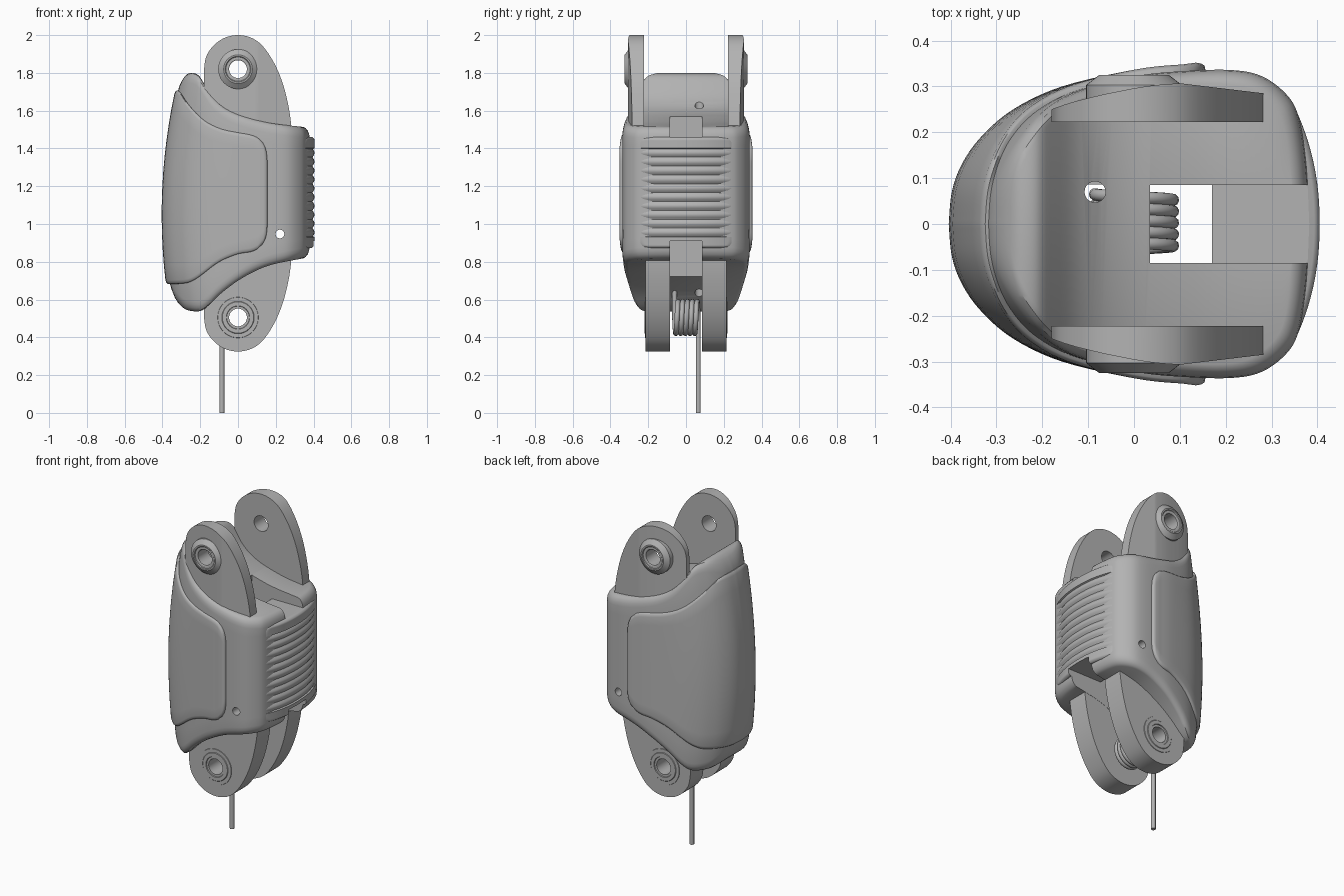
import bpy, bmesh, math

if "Cube" in bpy.data.objects:
    bpy.data.objects.remove(bpy.data.objects["Cube"])

grey = bpy.data.materials.new("plain grey")
grey.use_nodes = True
grey.diffuse_color = (0.45, 0.45, 0.45, 1)
grey.node_tree.nodes["Principled BSDF"].inputs["Base Color"].default_value = (0.45, 0.45, 0.45, 1)


def spline(pts, steps=6):
    """Smooth a short list of points."""
    out = []
    for i in range(len(pts) - 1):
        a, b, c, d = pts[max(i - 1, 0)], pts[i], pts[i + 1], pts[min(i + 2, len(pts) - 1)]
        for k in range(steps):
            t = k / steps
            out.append(tuple(q + t * (r - p) / 2 + t * t * (p - 2.5 * q + 2 * r - s / 2)
                             + t ** 3 * (1.5 * (q - r) + (s - p) / 2)
                             for p, q, r, s in zip(a, b, c, d)))
    return out + [pts[-1]]


def lookup(curve, x):
    x = min(max(x, curve[0][0]), curve[-1][0])
    for (x0, y0), (x1, y1) in zip(curve, curve[1:]):
        if x <= x1:
            return y0 + (y1 - y0) * (x - x0) / max(x1 - x0, 1e-6)
    return curve[-1][1]


def skin(name, rings, wrap=True, caps=True):
    """Join rings of points into a surface, closing the ends with strips."""
    bm = bmesh.new()
    rows = [[bm.verts.new(p) for p in ring] for ring in rings]
    m = len(rows[0])
    for a, b in zip(rows, rows[1:]):
        for i in range(m if wrap else m - 1):
            j = (i + 1) % m
            bm.faces.new((a[i], a[j], b[j], b[i]))
    if caps:
        for row in (rows[0], rows[-1]):
            for i in range(m // 2):
                ids = dict.fromkeys((i, i + 1, m - i - 1, (m - i) % m))
                bm.faces.new([row[k] for k in ids])
    bmesh.ops.recalc_face_normals(bm, faces=bm.faces)
    mesh = bpy.data.meshes.new(name)
    bm.to_mesh(mesh)
    bm.free()
    mesh.materials.append(grey)
    obj = bpy.data.objects.new(name, mesh)
    bpy.context.collection.objects.link(obj)
    return obj


def activate(obj):
    bpy.ops.object.select_all(action='DESELECT')
    obj.select_set(True)
    bpy.context.view_layer.objects.active = obj


def cut(obj, cutters):
    activate(obj)
    for c in cutters:
        c.hide_render = True
        mod = obj.modifiers.new("cut", 'BOOLEAN')
        mod.operation, mod.solver, mod.object = 'DIFFERENCE', 'EXACT', c
        bpy.ops.object.modifier_apply(modifier=mod.name)
        bpy.data.objects.remove(c)


def smooth(obj, angle=32):
    activate(obj)
    bpy.ops.object.shade_smooth_by_angle(angle=math.radians(angle))


def box(x0, x1, y0, y1, z0, z1):
    return skin("cutter", [[(x0, y0, z), (x1, y0, z), (x1, y1, z), (x0, y1, z)] for z in (z0, z1)])


def lathe(name, profile, x, z, side=1, caps=False):
    """Turn (radius, y) pairs around an axis along y."""
    n = 40
    return skin(name, [[(x + r * math.cos(i * math.tau / n), side * y, z + r * math.sin(i * math.tau / n))
                        for i in range(n)] for r, y in profile], caps=caps)


def bulged(x, y, z):
    # the outer side leans in toward the top and bottom
    return (x * (1 - 0.2 * ((z - 1.05) / 0.7) ** 2) if x < 0 else x, y, z)


def loft(name, outline, top, bottom, rim, wrap, caps):
    """Raise an outline between two height curves, with rounded rims."""
    rings = []
    deep = rim[-1][1]
    for s, d in rim:
        rings.append([bulged(x * s, y * s, lookup(top, x * s) - d) for x, y in outline])
    for k in range(1, 12):
        rings.append([bulged(x, y, (lookup(top, x) - deep) * (1 - k / 12)
                             + (lookup(bottom, x) + deep) * k / 12) for x, y in outline])
    for s, d in reversed(rim):
        rings.append([bulged(x * s, y * s, lookup(bottom, x * s) + d) for x, y in outline])
    return skin(name, rings, wrap, caps)


def mirrored(half):
    return half + [(x, -y) for x, y in half[-2:0:-1]]


# main body
plan = [(-.385, 0), (-.378, .07), (-.355, .13), (-.315, .185), (-.25, .24), (-.15, .287), (0, .322),
        (.1, .333), (.21, .336), (.28, .322), (.335, .28), (.36, .23), (.376, .13), (.383, 0)]
half = spline(plan, 5)
body_top = spline([(-.385, 1.765), (-.345, 1.795), (-.31, 1.8), (-.265, 1.785), (-.22, 1.74), (-.15, 1.665),
                   (-.08, 1.615), (0, 1.58), (.1, 1.55), (.2, 1.53), (.385, 1.51)])
body_bottom = spline([(-.385, .66), (-.36, .6), (-.32, .555), (-.28, .54), (-.22, .54), (-.17, .57),
                      (-.1, .63), (0, .7), (.1, .755), (.2, .79), (.385, .825)])
body_rim = [(.91, 0), (.945, .005), (.975, .018), (.993, .035), (1, .055)]
body = loft("body", mirrored(half), body_top, body_bottom, body_rim, True, True)
cut(body, [box(.035, .17, -.085, .085, .3, 2),
           box(.16, .5, -.085, .085, 1.46, 2),
           box(.16, .5, -.085, .085, .3, .91),
           lathe("cutter", [(.023, -.5), (.023, .5)], .222, .947, caps=True)])
wire_hole = skin("cutter", [[(-.085 + .023 * math.cos(i * math.tau / 20), .07 + .023 * math.sin(i * math.tau / 20), z)
                             for i in range(20)] for z in (.3, 2)])
cut(body, [wire_hole])
smooth(body)

# outer shell wrapped around the rounded side
quarter = [(x * 1.05, y * 1.045) for x, y in half if x < .11]
quarter += [(.135, .352), (.147, .35), (.154, .345), (.156, .335), (.156, .32)]
shell_top = spline([(-.405, 1.71), (-.37, 1.7), (-.3, 1.63), (-.2, 1.55), (-.1, 1.505), (0, 1.485),
                    (.07, 1.472), (.115, 1.45), (.145, 1.405), (.157, 1.34)])
shell_bottom = spline([(-.405, .68), (-.3, .685), (-.25, .7), (-.2, .73), (-.1, .8), (0, .84),
                       (.07, .852), (.115, .875), (.145, .92), (.157, .98)])
outline = [(x, -y) for x, y in quarter[:0:-1]] + quarter
shell = loft("outer_shell", outline, shell_top, shell_bottom,
             [(.93, 0), (.975, .002), (.99, .008), (1, .022)], False, False)
smooth(shell, 50)

# ribbed grip pad
rows = 150
rings = []
for k in range(rows + 1):
    z = .872 + .588 * k / rows
    edge = min(z - .872, 1.46 - z)
    corner = max(0, .06 - edge)
    w = .212 + math.sqrt(max(0, .06 ** 2 - corner ** 2))
    lift = -.012 * max(0, 1 - edge / .015) ** 2
    if edge > .06:
        lift -= .011 * (1 - abs(math.sin((z - .932) / .468 * 10 * math.pi)))
    front = []
    for i in range(25):
        y = w * (1 - i / 12)
        soft = .012 * max(0, (abs(y) / w - .93) / .07) ** 2
        front.append((.405 - .062 * (abs(y) / .27) ** 2.2 + lift - soft, y, z))
    rings.append([(.31, 0, z), (.31, w, z)] + front + [(.31, -w, z)])
pad = skin("ribbed_grip_pad", rings)
cut(pad, [box(.2, .5, -.085, .085, .5, .91)])
smooth(pad, 40)

# hinge lugs, with their bushings
lug_curve = spline([(-.18, 1.82), (-.167, 1.89), (-.127, 1.947), (-.07, 1.986), (0, 2), (.07, 1.986),
                    (.13, 1.943), (.19, 1.855), (.235, 1.75), (.265, 1.635), (.281, 1.53), (.287, 1.42)])
upper_bush = [(.047, .28), (.047, .318), (.052, .321), (.064, .321), (.068, .325),
              (.076, .325), (.105, .303), (.105, .27)]
lower_bush = [(.047, .2), (.047, .216), (.06, .216), (.062, .221), (.083, .221), (.086, .218),
              (.107, .218), (.11, .21)]
for side, label in ((1, "left"), (-1, "right")):
    upper, lower = [], []
    for x, z in lug_curve:
        outer = min(.307, lookup(half, x) - .026, .307 - max(0, x - .1) * .12)
        upper.append([(x, side * .222, 1.4), (x, side * .222, z), (x, side * outer, z), (x, side * outer, 1.4)])
        z = 2.325 - z
        lower.append([(x, side * .086, .92), (x, side * .086, z), (x, side * .215, z), (x, side * .215, .92)])
    for name, columns, bush, height in (("upper", upper, upper_bush, 1.82), ("lower", lower, lower_bush, .505)):
        lug = skin(f"{name}_{label}_lug", columns)
        cut(lug, [lathe("cutter", [(.047, -.5), (.047, .5)], 0, height, caps=True)])
        smooth(lug)
        smooth(lathe(f"{name}_{label}_bushing", bush, 0, height, side), 25)

# torsion spring with a long straight leg
path = [(-.085, .065, 0), (-.085, .065, .49)]
turns, per = 5, 28
for i in range(turns * per + 1):
    a = math.pi - i * math.tau / per
    path.append((.085 * math.cos(a), .065 - .125 * i / (turns * per), .505 + .085 * math.sin(a)))
path.append((-.085, -.06, .68))
curve = bpy.data.curves.new("torsion_spring", 'CURVE')
curve.dimensions = '3D'
curve.bevel_depth = .0135
curve.bevel_resolution = 3
curve.use_fill_caps = True
line = curve.splines.new('POLY')
line.points.add(len(path) - 1)
for point, co in zip(line.points, path):
    point.co = (*co, 1)
curve.materials.append(grey)
spring = bpy.data.objects.new("torsion_spring", curve)
bpy.context.collection.objects.link(spring)
